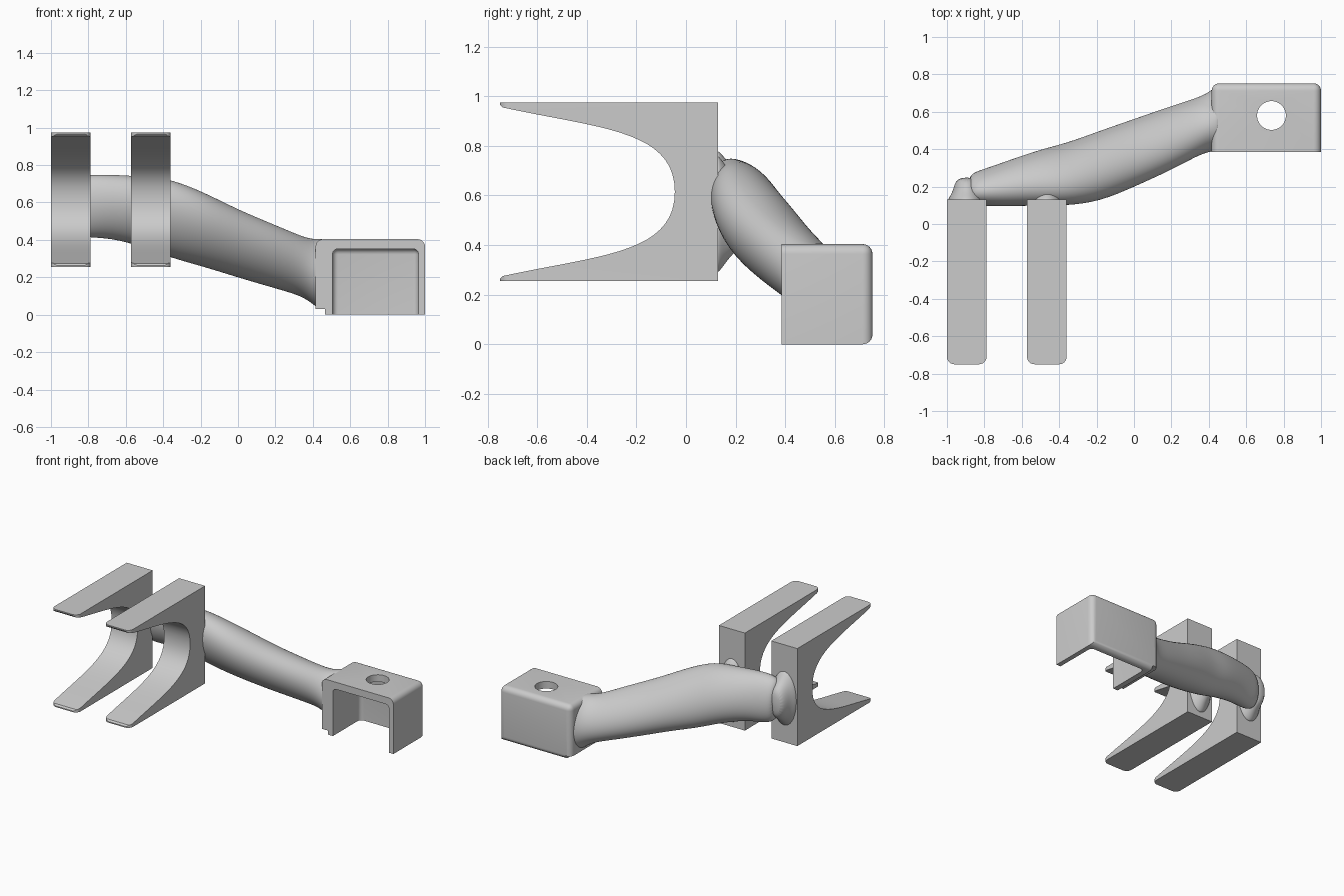
import bpy, bmesh
from math import sin, cos, tau, radians
from mathutils import Vector
from mathutils.geometry import interpolate_bezier

if "Cube" in bpy.data.objects:
    bpy.data.objects.remove(bpy.data.objects["Cube"])

grey = bpy.data.materials.new("plain_grey")
grey.use_nodes = True
grey.diffuse_color = (0.6, 0.6, 0.6, 1)
grey.node_tree.nodes["Principled BSDF"].inputs["Base Color"].default_value = grey.diffuse_color


def finish(name, bm):
    bmesh.ops.recalc_face_normals(bm, faces=bm.faces)
    mesh = bpy.data.meshes.new(name)
    bm.to_mesh(mesh)
    bm.free()
    mesh.materials.append(grey)
    ob = bpy.data.objects.new(name, mesh)
    bpy.context.collection.objects.link(ob)
    return ob


def activate(ob):
    bpy.ops.object.select_all(action="DESELECT")
    ob.select_set(True)
    bpy.context.view_layer.objects.active = ob


def smooth(ob, angle=30):
    activate(ob)
    bpy.ops.object.shade_smooth_by_angle(angle=radians(angle))


def box(name, lo, hi, radius=0, rounded=None):
    """Box between two corners; edges whose midpoint passes the rule are rounded."""
    bm = bmesh.new()
    bmesh.ops.create_cube(bm, size=1)
    lo, hi = Vector(lo), Vector(hi)
    for v in bm.verts:
        v.co = Vector(l + (c + 0.5) * (h - l) for l, h, c in zip(lo, hi, v.co))
    if rounded:
        mid = (lo + hi) / 2
        edges = []
        for e in bm.edges:
            # signs per axis: -1, 0 (edge runs along axis) or 1
            d = (e.verts[0].co + e.verts[1].co) / 2 - mid
            if rounded(*[0 if abs(c) < 1e-5 else (1 if c > 0 else -1) for c in d]):
                edges.append(e)
        bmesh.ops.bevel(bm, geom=edges, offset=radius, segments=6, profile=0.5, affect="EDGES")
    return finish(name, bm)


def cut(ob, cutter, operation="DIFFERENCE"):
    activate(ob)
    mod = ob.modifiers.new("cut", "BOOLEAN")
    mod.operation, mod.object, mod.solver = operation, cutter, "EXACT"
    bpy.ops.object.modifier_apply(modifier=mod.name)
    bpy.data.objects.remove(cutter)


def loft(name, rings):
    """Skin a list of closed rings, cap the ends and smooth the result."""
    bm = bmesh.new()
    rows = [[bm.verts.new(p) for p in ring] for ring in rings]
    n = len(rows[0])
    for a, b in zip(rows, rows[1:]):
        for i in range(n):
            j = (i + 1) % n
            bm.faces.new((a[i], a[j], b[j], b[i]))
    bm.faces.new(rows[0])
    bm.faces.new(rows[-1])
    ob = finish(name, bm)
    ob.modifiers.new("round", "SUBSURF").levels = 2
    ob.modifiers["round"].render_levels = 2
    smooth(ob, 60)
    return ob


# Forks: a side profile with a curved mouth, extruded, with rounded prong tips
MID_Z, HALF_Z, BACK, TIP = 0.615, 0.36, 0.13, -0.75
FORK_W = 0.212
mouth = interpolate_bezier(Vector((-0.74, 0.34)), Vector((-0.35, 0.255)),
                           Vector((-0.045, 0.25)), Vector((-0.045, 0)), 20)
upper = [(BACK, HALF_Z), (TIP, HALF_Z), (TIP, 0.352)] + [tuple(p) for p in mouth]
profile = upper + [(y, -h) for y, h in reversed(upper[:-1])]


def fork(name, x):
    bm = bmesh.new()
    face = bm.faces.new([bm.verts.new((x, y, MID_Z + h)) for y, h in profile])
    out = bmesh.ops.extrude_face_region(bm, geom=[face])
    bmesh.ops.translate(bm, vec=(FORK_W, 0, 0),
                        verts=[g for g in out["geom"] if isinstance(g, bmesh.types.BMVert)])
    ob = finish(name, bm)
    outline = box("outline", (x, TIP, 0), (x + FORK_W, 1, 2), 0.04,
                  lambda sx, sy, sz: sz == 0 and sy < 0)
    cut(ob, outline, "INTERSECT")
    smooth(ob)


# Collar: flared joint between the back of a fork and the arm
def collar(name, x, z, scale):
    rings = []
    for y, rx, rz in [(0.11, 0.105, 0.25), (0.135, 0.1, 0.235),
                      (0.165, 0.08, 0.19), (0.2, 0.07, 0.15), (0.25, 0.05, 0.1)]:
        rings.append([(x + rx * cos(k * tau / 24), y, z + scale * rz * sin(k * tau / 24))
                      for k in range(24)])
    loft(name, rings)


for side, x, z, scale in (("right", -1, 0.58, 0.85), ("left", -0.572, 0.525, 1)):
    fork(side + "_fork", x)
    collar(side + "_collar", x + FORK_W / 2, z, scale)

# Arm: slanted oval sections (x, centre y, centre z, half depth, half height, slant)
sections = [
    (-0.885, 0.185, 0.58, 0.06, 0.11, 0.2),
    (-0.86, 0.19, 0.58, 0.085, 0.15, 0.2),
    (-0.8, 0.195, 0.58, 0.1, 0.17, 0.2),
    (-0.68, 0.215, 0.58, 0.122, 0.17, 0.25),
    (-0.5, 0.25, 0.55, 0.15, 0.19, 0.3),
    (-0.36, 0.265, 0.515, 0.168, 0.212, 0.4),
    (-0.18, 0.31, 0.455, 0.19, 0.2, 0.4),
    (0, 0.38, 0.38, 0.182, 0.182, 0.4),
    (0.2, 0.46, 0.31, 0.172, 0.17, 0.4),
    (0.34, 0.52, 0.26, 0.155, 0.16, 0.35),
    (0.4, 0.545, 0.23, 0.16, 0.175, 0.2),
    (0.43, 0.56, 0.22, 0.172, 0.188, 0.1),
    (0.48, 0.56, 0.22, 0.172, 0.188, 0.1),
]
loft("arm", [[(x, cy + ry * cos(k * tau / 32), cz + rz * sin(k * tau / 32 - slant))
              for k in range(32)] for x, cy, cz, ry, rz, slant in sections])

# Bracket: rounded hood, open at the front and underneath
bracket = box("bracket", (0.415, 0.385, 0), (1, 0.752, 0.404), 0.04,
              lambda sx, sy, sz: (sy > 0 and sx >= 0) or (sy == 0 and sz > 0)
              or (sy > 0 and sx < 0))
cut(bracket, box("cavity", (0.505, 0, -1), (0.965, 0.705, 0.352), 0.03,
                 lambda sx, sy, sz: sy > 0 or (sz > 0 and sy == 0)))
cut(bracket, box("step", (0, 0, -1), (0.465, 1, 0.03)))

# Bolt hole through the top of the bracket
bm = bmesh.new()
bmesh.ops.create_cone(bm, cap_ends=True, segments=48, radius1=0.077, radius2=0.077, depth=0.4)
bmesh.ops.translate(bm, verts=bm.verts, vec=(0.735, 0.58, 0.4))
cut(bracket, finish("hole", bm))
smooth(bracket)
